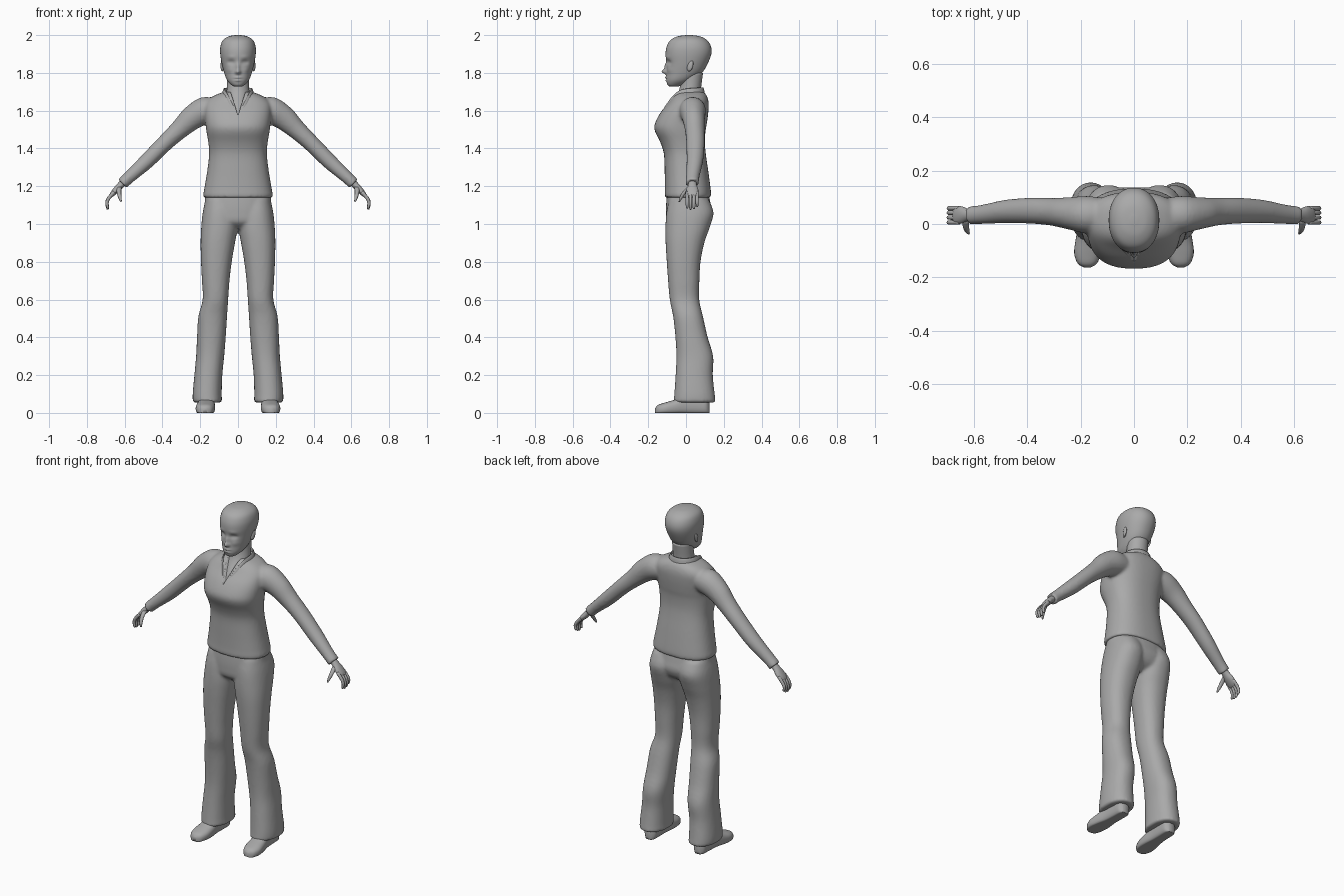
import bpy, bmesh, math
from mathutils import Vector

grey = bpy.data.materials.new("plain_grey")
grey.diffuse_color = (0.4, 0.4, 0.4, 1)


def smooth_rows(rows, k):
    """Catmull-Rom interpolation of section rows."""
    out = []
    for i in range(len(rows) - 1):
        p = [rows[max(0, min(len(rows) - 1, i + j))] for j in (-1, 0, 1, 2)]
        for s in range(k):
            t = s / k
            out.append([0.5 * (2 * b + (c - a) * t + (2 * a - 5 * b + 4 * c - d) * t * t
                        + (3 * b - a - 3 * c + d) * t ** 3) for a, b, c, d in zip(*p)])
    return out + [list(rows[-1])]


def loft(bm, secs, n=32, k=4, power=2.0):
    """Capped skin over sections of (centre, u, v), given as nine numbers."""
    rings = []
    for s in smooth_rows(secs, k):
        c, u, v = Vector(s[:3]), Vector(s[3:6]), Vector(s[6:9])
        ring = []
        for i in range(n):
            a = 2 * math.pi * i / n
            ca, sa = math.cos(a), math.sin(a)
            ring.append(bm.verts.new(c + u * math.copysign(abs(ca) ** (2 / power), ca)
                                     + v * math.copysign(abs(sa) ** (2 / power), sa)))
        rings.append(ring)
    for a, b in zip(rings, rings[1:]):
        for i in range(n):
            bm.faces.new((a[i], a[(i + 1) % n], b[(i + 1) % n], b[i]))
    bm.faces.new(rings[0])
    bm.faces.new(rings[-1])


def level(x0, x1, y0, y1, z, s=1):
    """Horizontal section from its bounds."""
    return (s * (x0 + x1) / 2, (y0 + y1) / 2, z, (x1 - x0) / 2, 0, 0, 0, (y1 - y0) / 2, 0)


def limb(pts, s=1):
    """Sections across a path of (x, y, z, radius, y radius)."""
    out = []
    for i, (x, y, z, r, ry) in enumerate(pts):
        a, b = pts[max(0, i - 1)], pts[min(len(pts) - 1, i + 1)]
        t = Vector((b[0] - a[0], 0, b[2] - a[2])).normalized()
        out.append((s * x, y, z, s * -t.z * r, 0, t.x * r, 0, ry, 0))
    return out


def finish(name, bm, mirror=False):
    bmesh.ops.recalc_face_normals(bm, faces=bm.faces)
    for f in bm.faces:
        f.smooth = True
    me = bpy.data.meshes.new(name)
    bm.to_mesh(me)
    bm.free()
    me.materials.append(grey)
    ob = bpy.data.objects.new(name, me)
    bpy.context.collection.objects.link(ob)
    if mirror:
        ob.modifiers.new("mirror", 'MIRROR')
    return ob


def fuse(ob, size, rounds):
    m = ob.modifiers.new("fuse", 'REMESH')
    m.mode, m.voxel_size, m.use_smooth_shade = 'VOXEL', size, True
    m = ob.modifiers.new("soften", 'SMOOTH')
    m.factor, m.iterations = 0.5, rounds


# sweater: torso and sleeves fused together
bm = bmesh.new()
torso = [(.181, -.11, .13, 1.14), (.184, -.113, .133, 1.155), (.178, -.112, .13, 1.19),
         (.163, -.113, .118, 1.28), (.153, -.117, .105, 1.37), (.157, -.135, .1, 1.43),
         (.167, -.164, .103, 1.49), (.172, -.165, .11, 1.53), (.177, -.135, .118, 1.59),
         (.172, -.095, .12, 1.64), (.135, -.07, .112, 1.675), (.075, -.045, .095, 1.70)]
loft(bm, [level(-w, w, a, b, z) for w, a, b, z in torso], 48, 4, 2.4)
sleeve = [(.10, .035, 1.605, .06, .06), (.175, .035, 1.60, .073, .07),
          (.245, .04, 1.56, .064, .06), (.31, .046, 1.50, .051, .052),
          (.385, .05, 1.43, .044, .049), (.48, .047, 1.335, .041, .044),
          (.56, .037, 1.262, .034, .037), (.592, .034, 1.233, .032, .035),
          (.612, .033, 1.214, .033, .036)]
for s in (1, -1):
    loft(bm, limb(sleeve, s), 28)
sweater = finish("sweater", bm)
fuse(sweater, 0.009, 4)

# V-shaped neck opening
bm = bmesh.new()
tri = [(0, 1.575), (.058, 1.76), (-.058, 1.76)]
fr = [bm.verts.new((x, -.3, z)) for x, z in tri]
bk = [bm.verts.new((x, -.005, z)) for x, z in tri]
bm.faces.new(fr)
bm.faces.new(bk)
for i in range(3):
    j = (i + 1) % 3
    bm.faces.new((fr[i], fr[j], bk[j], bk[i]))
cutter = finish("neck_cutter", bm)
cutter.hide_render = True
cutter.hide_set(True)
m = sweater.modifiers.new("neck_opening", 'BOOLEAN')
m.operation, m.object, m.solver = 'DIFFERENCE', cutter, 'EXACT'

# standing collar running down into the opening
bm = bmesh.new()
edge = [((0, .095, 1.725), (0, .103, 1.67)), ((.05, .08, 1.725), (.062, .088, 1.67)),
        ((.075, .03, 1.722), (.09, .03, 1.67)), ((.073, -.02, 1.718), (.083, -.03, 1.655)),
        ((.06, -.055, 1.70), (.068, -.075, 1.635)), ((.032, -.098, 1.645), (.04, -.108, 1.605)),
        ((.004, -.135, 1.58), (.008, -.142, 1.56))]
vs = [(bm.verts.new(a), bm.verts.new(b)) for a, b in edge]
for (a, b), (c, d) in zip(vs, vs[1:]):
    bm.faces.new((a, b, d, c))
collar = finish("collar", bm, True)
m = collar.modifiers.new("thickness", 'SOLIDIFY')
m.thickness, m.offset = .01, 0
m = collar.modifiers.new("rounding", 'SUBSURF')
m.levels = m.render_levels = 2

# trousers: hips and flared legs fused together
bm = bmesh.new()
hips = [(.172, -.1, .118, 1.165), (.177, -.105, .13, 1.11), (.184, -.106, .138, 1.06),
        (.17, -.1, .115, 1.01), (.12, -.06, .06, .975)]
loft(bm, [level(-w, w, a, b, z) for w, a, b, z in hips], 40, 4, 2.3)
leg = [(.012, .172, -.09, .12, 1.13), (.002, .187, -.104, .146, 1.06),
       (.002, .195, -.109, .125, .98), (.016, .198, -.108, .097, .9),
       (.033, .196, -.102, .077, .8), (.045, .191, -.095, .071, .7),
       (.052, .187, -.086, .07, .6), (.058, .21, -.068, .09, .51),
       (.065, .217, -.056, .115, .4), (.073, .222, -.051, .144, .3),
       (.083, .231, -.055, .142, .2), (.086, .24, -.062, .152, .1),
       (.084, .239, -.066, .158, .055)]
for s in (1, -1):
    loft(bm, [level(*r, s) for r in leg], 32, 4, 2.25)
fuse(finish("trousers", bm), 0.009, 4)

# shoes: sections along y, flattened on the ground
bm = bmesh.new()
shoe = [(.175, -.163, .012, .025), (.175, -.148, .036, .042), (.174, -.11, .05, .055),
        (.17, -.06, .049, .07), (.166, 0, .042, .095), (.164, .06, .04, .1),
        (.163, .105, .037, .09), (.163, .124, .018, .06)]
loft(bm, [(x, y, (h - .012) / 2, w, 0, 0, 0, 0, (h + .012) / 2) for x, y, w, h in shoe],
     28, 4, 2.5)
for v in bm.verts:
    v.co.z = max(0, v.co.z)
finish("shoe", bm, True)

# hands: palm, four fingers and thumb
bm = bmesh.new()
loft(bm, limb([(.59, .034, 1.235, .02, .022), (.622, .034, 1.205, .018, .023),
               (.645, .034, 1.18, .017, .032), (.668, .033, 1.155, .012, .033),
               (.676, .033, 1.144, .006, .028)]), 20)
for y, d in ((.006, .006), (.024, 0), (.042, .003), (.059, .014)):
    loft(bm, limb([(.655, y, 1.17, .009, .008), (.684, y, 1.137, .0095, .0085),
                   (.694, y, 1.108 + d / 2, .0085, .008), (.69, y, 1.083 + d, .007, .007),
                   (.688, y, 1.076 + d, .003, .003)]), 10, 3)
loft(bm, limb([(.63, .02, 1.195, .014, .014), (.63, -.008, 1.168, .012, .012),
               (.625, -.026, 1.14, .009, .009), (.619, -.035, 1.118, .004, .004)]), 10, 3)
finish("hand", bm, True)

# neck and upper chest
bm = bmesh.new()
neck = [(.05, -.12, .03, 1.57), (.055, -.085, .05, 1.63), (.06, -.045, .075, 1.69),
        (.058, -.03, .082, 1.74), (.058, -.03, .09, 1.80)]
loft(bm, [level(-w, w, a, b, z) for w, a, b, z in neck], 32)
finish("neck", bm)

# head with a sculpted face
bm = bmesh.new()
head = [(.018, -.085, -.045, 1.727), (.036, -.098, -.015, 1.737), (.058, -.104, .035, 1.762),
        (.073, -.103, .085, 1.80), (.086, -.103, .115, 1.85), (.094, -.108, .134, 1.90),
        (.093, -.102, .132, 1.94), (.08, -.083, .112, 1.973), (.05, -.045, .075, 1.993),
        (.012, 0, .03, 2.0)]
loft(bm, [level(-w, w, a, b, z) for w, a, b, z in head], 80, 7, 2.15)
# bumps: x, z, width, height, push along y
bumps = [(0, 1.806, .011, .012, -.024), (0, 1.832, .009, .02, -.012),
         (.036, 1.856, .018, .011, .013), (.036, 1.884, .022, .008, -.003),
         (.012, 1.803, .006, .007, -.005), (0, 1.775, .018, .005, -.008),
         (0, 1.760, .016, .005, -.007), (0, 1.767, .022, .0025, .004),
         (.045, 1.815, .016, .014, -.004), (.036, 1.855, .009, .006, -.004)]
for v in bm.verts:
    if v.co.y < -.02:
        x, z = v.co.x, v.co.z
        v.co.y += sum(d * math.exp(-((abs(x) - bx) / w) ** 2 - ((z - bz) / h) ** 2)
                      for bx, bz, w, h, d in bumps)
finish("head", bm)

# ears
bm = bmesh.new()
bmesh.ops.create_uvsphere(bm, u_segments=16, v_segments=10, radius=1)
for v in bm.verts:
    x, y, z = v.co
    v.co = (.083 + .009 * x + .004 * y, .022 + .016 * y + .006 * z, 1.838 + .03 * z)
finish("ear", bm, True)
